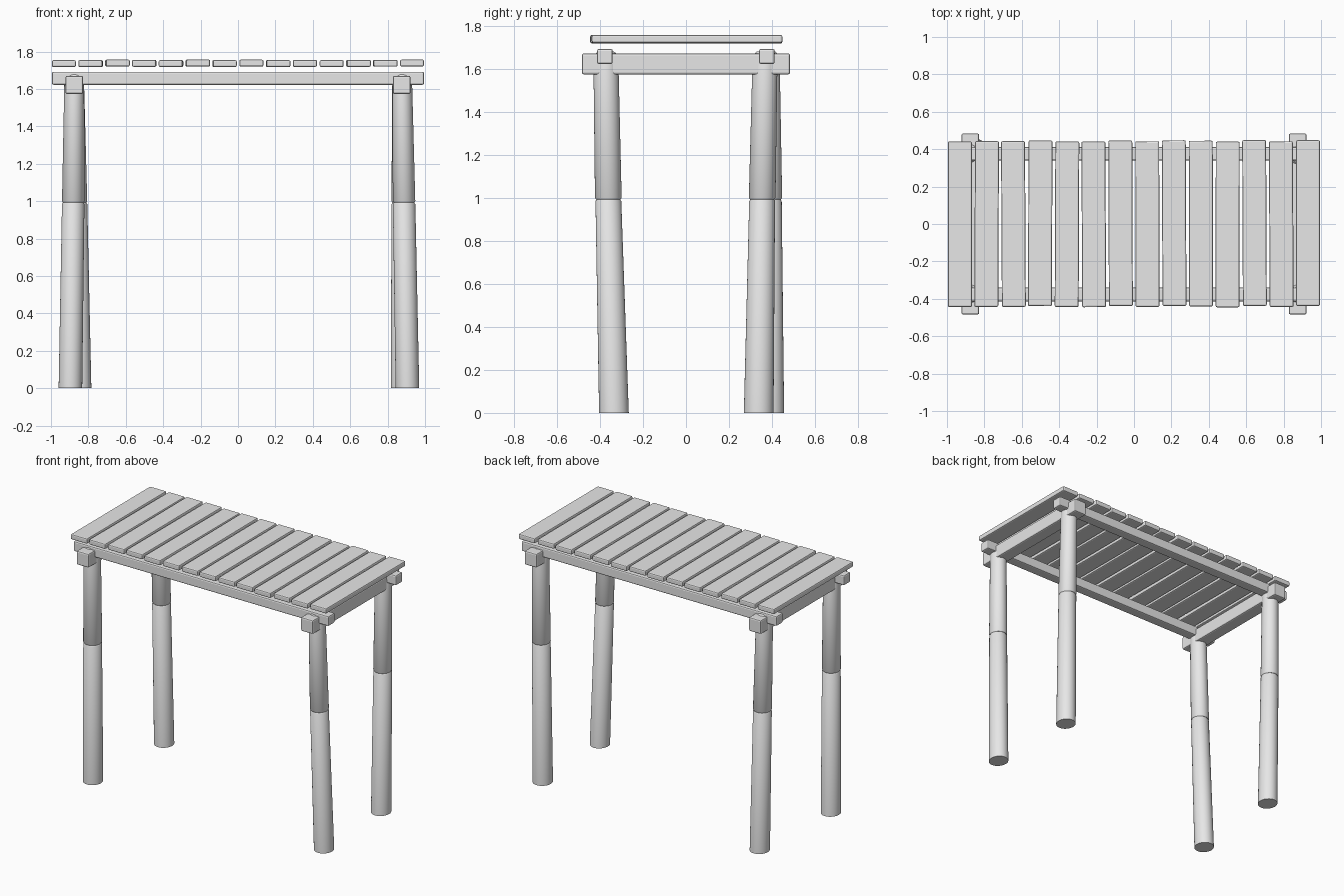
import bpy, bmesh, math, random
from mathutils import Vector, Matrix

random.seed(4)
cube = bpy.data.objects.get("Cube")
if cube:
    bpy.data.objects.remove(cube, do_unlink=True)

# Single plain material
grey = bpy.data.materials.new("pale_grey")
grey.use_nodes = True
grey.diffuse_color = (0.8, 0.8, 0.8, 1)
grey.node_tree.nodes["Principled BSDF"].inputs["Base Color"].default_value = grey.diffuse_color


def finish(name, bm):
    mesh = bpy.data.meshes.new(name)
    bmesh.ops.recalc_face_normals(bm, faces=bm.faces)
    bm.to_mesh(mesh)
    bm.free()
    mesh.materials.append(grey)
    obj = bpy.data.objects.new(name, mesh)
    bpy.context.collection.objects.link(obj)
    return obj


def smooth(obj):
    bpy.ops.object.select_all(action='DESELECT')
    obj.select_set(True)
    bpy.context.view_layer.objects.active = obj
    bpy.ops.object.shade_smooth_by_angle(angle=math.radians(35))


def beam(name, centre, size, yaw=0.0, edge=0.009):
    """Box timber with softened edges."""
    bm = bmesh.new()
    bmesh.ops.create_cube(bm, size=1, matrix=Matrix.Diagonal((*size, 1)))
    obj = finish(name, bm)
    obj.location = centre
    obj.rotation_euler.z = yaw
    bevel = obj.modifiers.new("soft_edges", 'BEVEL')
    bevel.width = edge
    bevel.segments = 2
    return obj


def log(name, rings, sides=32):
    """Loft elliptical rings given as (centre, x radius, y radius)."""
    bm = bmesh.new()
    loops = []
    for c, rx, ry in rings:
        angles = [math.tau * i / sides for i in range(sides)]
        loops.append([bm.verts.new((c.x + rx * math.cos(a), c.y + ry * math.sin(a), c.z))
                      for a in angles])
    for low, high in zip(loops, loops[1:]):
        for i in range(sides):
            j = (i + 1) % sides
            bm.faces.new((low[i], low[j], high[j], high[i]))
    bm.faces.new(loops[0])
    bm.faces.new(loops[-1])
    smooth(finish(name, bm))


# Legs: foot, joint and top positions (x, y), each a lower and an upper log
legs = {
    "front_right": ((-0.896, -0.335), (-0.881, -0.361), (-0.875, -0.373)),
    "front_left": ((0.906, -0.335), (0.888, -0.361), (0.877, -0.373)),
    "back_right": ((-0.847, 0.387), (-0.866, 0.385), (-0.877, 0.377)),
    "back_left": ((0.880, 0.338), (0.881, 0.354), (0.877, 0.368)),
}
JOINT, TOP = 0.992, 1.68
for place, (foot, mid, top) in legs.items():
    foot, mid, top = Vector((*foot, 0)), Vector((*mid, JOINT)), Vector((*top, TOP))
    log(place + "_leg_lower", [
        (foot, 0.063, 0.069),
        (foot.lerp(mid, 0.992), 0.060, 0.060),
        (mid, 0.055, 0.055)])
    log(place + "_leg_upper", [
        (mid, 0.055, 0.057),
        (mid.lerp(top, 0.012), 0.060, 0.062),
        (mid.lerp(top, 0.95), 0.053, 0.058),
        (mid.lerp(top, 0.98), 0.048, 0.052),
        (top, 0.036, 0.038)])

# Cross beams joining front and back legs
for side, x in (("right", -0.875), ("left", 0.875)):
    beam(side + "_cross_beam", (x, 0, 1.622), (0.095, 0.968, 0.097))

# Long rails resting over the cross beams
for side, y in (("front", -0.377), ("back", 0.376)):
    beam(side + "_rail", (0, y, 1.657), (1.99, 0.073, 0.07))

# Roof planks, laid slightly unevenly
for i in range(14):
    x = -0.931 + i * 0.1432
    y = random.uniform(-0.004, 0.006)
    yaw = random.uniform(-0.006, 0.006) if 0 < i < 13 else 0
    z = 1.737 + random.uniform(-0.002, 0.002)
    beam(f"plank_{i + 1}", (x, y, z), (0.128, 0.886, 0.037), yaw, 0.008)
